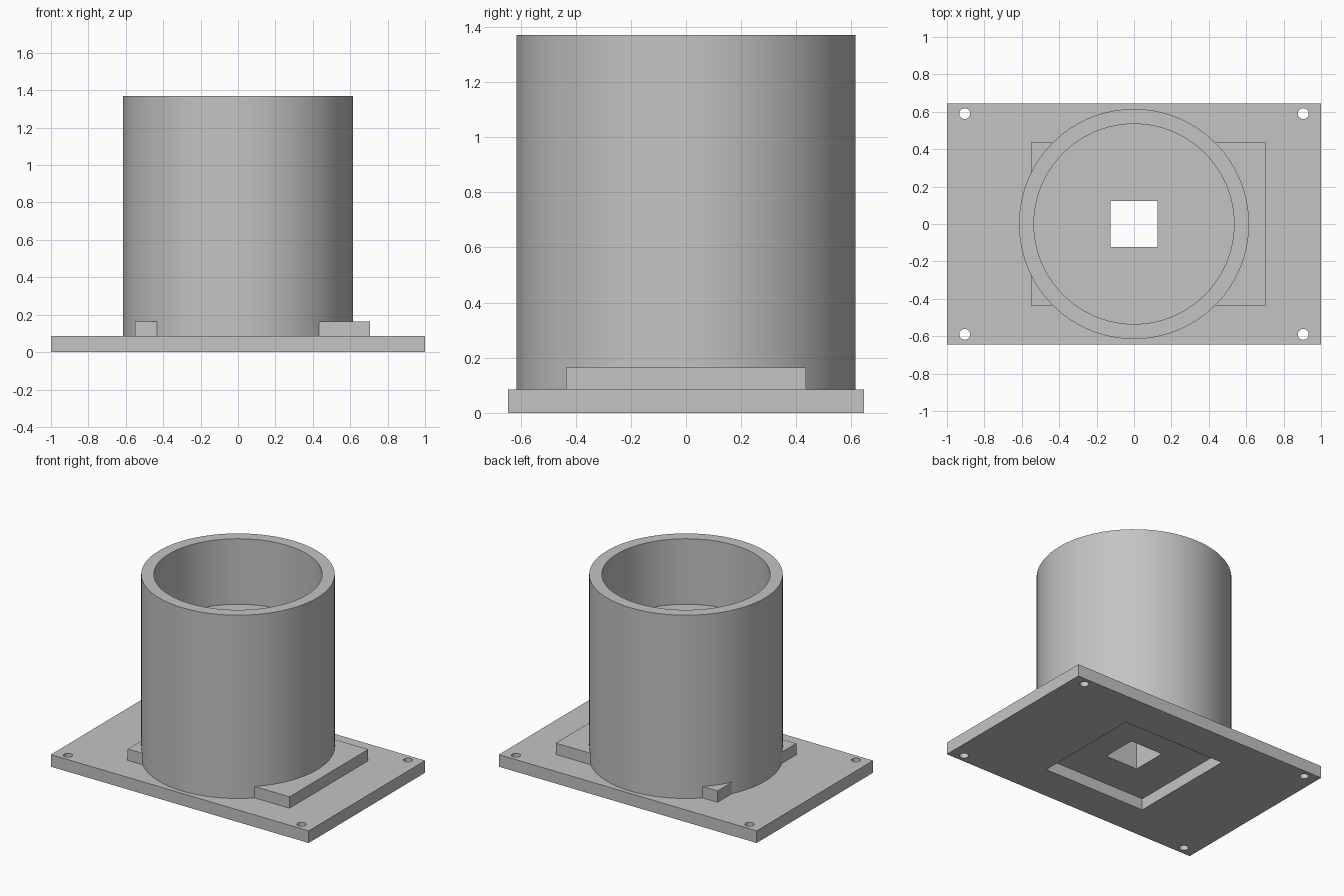
import bpy
import math

default = bpy.data.objects.get("Cube")
if default:
    bpy.data.objects.remove(default, do_unlink=True)

# One grey material for everything
grey = bpy.data.materials.new("plain grey")
grey.use_nodes = True
colour = (0.55, 0.55, 0.55, 1)
grey.diffuse_color = colour
grey.node_tree.nodes["Principled BSDF"].inputs["Base Color"].default_value = colour

PLATE_TOP = 0.085
BLOCK_TOP = 0.165
TUBE_TOP = 1.37
FLOOR = 0.91
RADIUS = 0.615


def box(name, x0, x1, y0, y1, z0, z1):
    bpy.ops.mesh.primitive_cube_add(
        size=1, location=((x0 + x1) / 2, (y0 + y1) / 2, (z0 + z1) / 2))
    ob = bpy.context.object
    ob.name = name
    ob.scale = (x1 - x0, y1 - y0, z1 - z0)
    bpy.ops.object.transform_apply(location=True, rotation=False, scale=True)
    ob.data.materials.append(grey)
    return ob


def cylinder(name, x, y, radius, z0, z1, sides):
    bpy.ops.mesh.primitive_cylinder_add(
        vertices=sides, radius=radius, depth=z1 - z0, location=(x, y, (z0 + z1) / 2))
    ob = bpy.context.object
    ob.name = name
    ob.data.materials.append(grey)
    return ob


def cut(target, cutter):
    mod = target.modifiers.new("cut", "BOOLEAN")
    mod.operation = "DIFFERENCE"
    mod.solver = "EXACT"
    mod.object = cutter
    bpy.ops.object.select_all(action="DESELECT")
    bpy.context.view_layer.objects.active = target
    target.select_set(True)
    bpy.ops.object.modifier_apply(modifier=mod.name)
    bpy.data.objects.remove(cutter, do_unlink=True)


def smooth(ob):
    bpy.ops.object.select_all(action="DESELECT")
    bpy.context.view_layer.objects.active = ob
    ob.select_set(True)
    bpy.ops.object.shade_smooth_by_angle(angle=math.radians(30))


# Base plate with a square pocket beneath and four corner screw holes
plate = box("base_plate", -1, 1, -0.645, 0.645, 0, PLATE_TOP)
cut(plate, box("pocket_cutter", -0.395, 0.395, -0.39, 0.39, -0.1, 0.2))
for sx in (-1, 1):
    for sy in (-1, 1):
        cut(plate, cylinder("screw_hole_cutter", sx * 0.905, sy * 0.59, 0.029, -0.1, 0.2, 32))
smooth(plate)

# Raised block around the foot of the tube, hollowed where the tube stands
block = box("raised_block", -0.55, 0.705, -0.436, 0.436, PLATE_TOP - 0.01, BLOCK_TOP)
cut(block, cylinder("block_cutter", 0, 0, RADIUS - 0.01, -0.1, 0.4, 96))

# Tube: open cup above a thick core, with a square shaft down through it
tube = cylinder("tube", 0, 0, RADIUS, PLATE_TOP - 0.005, TUBE_TOP, 96)
cut(tube, cylinder("bore_cutter", 0, 0, 0.535, FLOOR, TUBE_TOP + 0.2, 96))
cut(tube, box("shaft_cutter", -0.125, 0.125, -0.123, 0.123, -0.1, FLOOR + 0.2))
smooth(tube)
